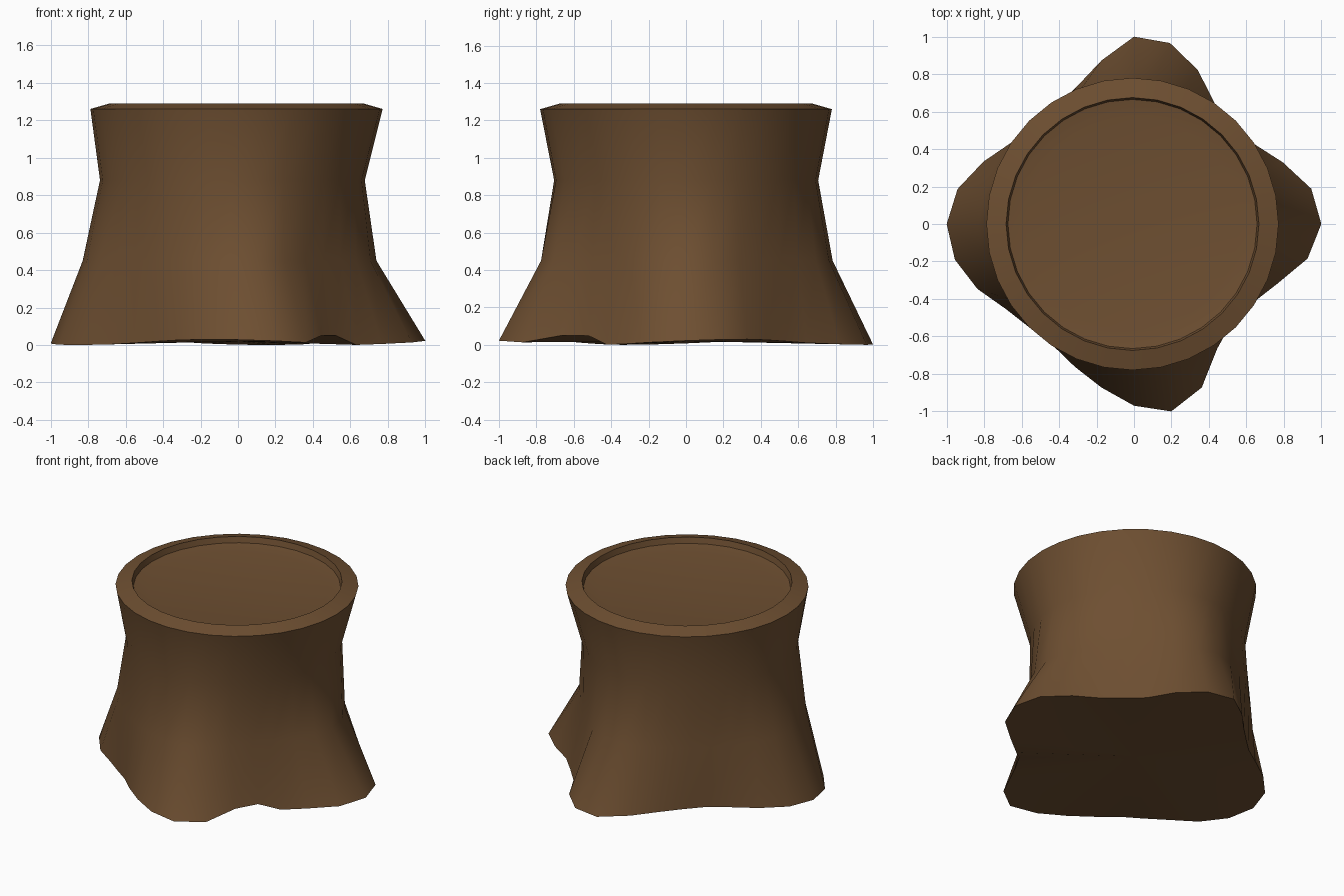
import bpy, bmesh, math

if "Cube" in bpy.data.objects:
    bpy.data.objects.remove(bpy.data.objects["Cube"])

N = 32
# Radius of the root flare around the base, counter-clockwise from +x
BASE = [1.0, .965, .86, .77, .755, .775, .89, .985,
        1.0, .89, .795, .75, .74, .785, .87, .96,
        1.0, .975, .905, .82, .785, .78, .825, .89,
        .97, 1.02, .945, .80, .74, .76, .83, .945]

bark = bpy.data.materials.new("bark brown")
bark.diffuse_color = (0.155, 0.078, 0.031, 1)
bark.use_nodes = True
bark.node_tree.nodes["Principled BSDF"].inputs["Base Color"].default_value = bark.diffuse_color

bm = bmesh.new()


def ring(radius, height, shift=0.0):
    """Ring of vertices; radius and height are functions of the index."""
    out = []
    for i in range(N):
        a = 2 * math.pi * i / N
        r = radius(i)
        out.append(bm.verts.new((r * math.cos(a) + shift, r * math.sin(a), height(i))))
    return out


def base_height(i):
    # uneven ground line, raised in the hollow between two roots
    if i in (27, 28):
        return 0.05
    return 0.015 + 0.015 * math.sin(i * 2 * math.pi * 3 / N + 0.5)


rings = [
    ring(lambda i: BASE[i], base_height),                                       # root tips
    ring(lambda i: 0.70 + (BASE[i] - 0.72) * 0.3, lambda i: 0.45, -0.045),      # lower trunk
    ring(lambda i: 0.69 + (BASE[i] - 0.72) * 0.06, lambda i: 0.88, -0.03),      # waist
    ring(lambda i: 0.78, lambda i: 1.26, -0.008),                               # rim outside
    ring(lambda i: 0.675, lambda i: 1.29, -0.008),                              # rim inside
    ring(lambda i: 0.665, lambda i: 1.25, -0.008),                              # recess wall
    ring(lambda i: 0.57, lambda i: 1.235, -0.008),                              # cut face edge
]
for lo, hi in zip(rings, rings[1:]):
    for i in range(N):
        j = (i + 1) % N
        bm.faces.new((lo[i], lo[j], hi[j], hi[i]))
bm.faces.new(rings[-1])              # cut face
# underside
centre = bm.verts.new((0, 0, 0.02))
for i in range(N):
    bm.faces.new((rings[0][(i + 1) % N], rings[0][i], centre))

bmesh.ops.recalc_face_normals(bm, faces=bm.faces)
mesh = bpy.data.meshes.new("tree_stump")
bm.to_mesh(mesh)
bm.free()
mesh.materials.append(bark)
stump = bpy.data.objects.new("tree_stump", mesh)
bpy.context.collection.objects.link(stump)
bpy.context.view_layer.objects.active = stump
stump.select_set(True)
bpy.ops.object.shade_smooth_by_angle(angle=math.radians(60))
